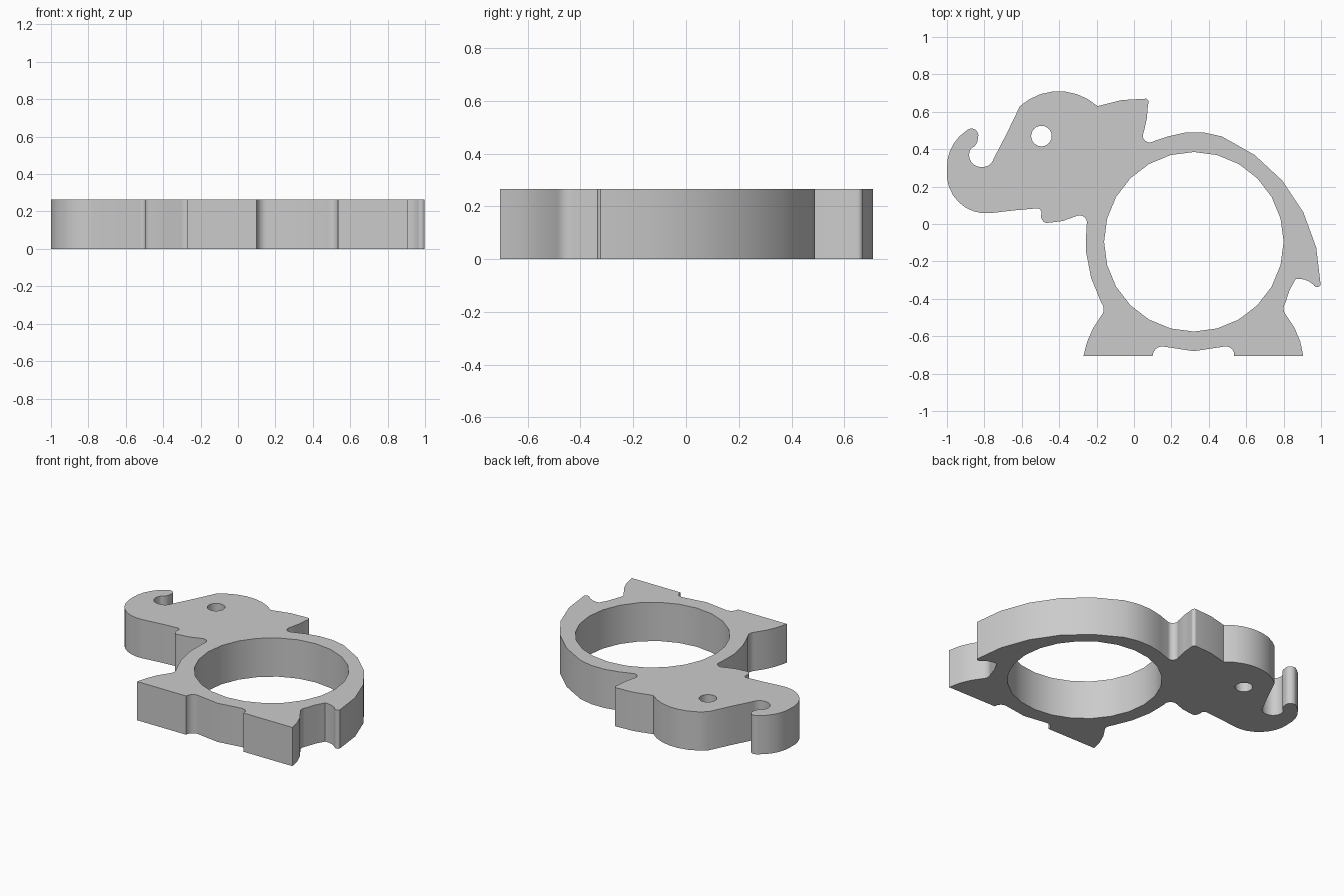
import bpy
import bmesh
import math
from mathutils import Vector

THICKNESS = 0.265
ARC_STEP = math.radians(14)

cube = bpy.data.objects.get("Cube")
if cube:
    bpy.data.objects.remove(cube, do_unlink=True)


def arc_points(start, via, end):
    """Points of the circular arc from start to end that passes through via."""
    a, b = via - start, end - start
    cross = 2 * (a.x * b.y - a.y * b.x)
    if abs(cross) < 1e-6:
        return [via, end]
    offset = Vector((b.y * a.length_squared - a.y * b.length_squared,
                     a.x * b.length_squared - b.x * a.length_squared)) / cross
    centre, spoke = start + offset, -offset
    first = math.atan2(spoke.y, spoke.x)
    last = math.atan2(end.y - centre.y, end.x - centre.x)
    sweep = (last - first) % math.tau
    if cross < 0:
        sweep -= math.tau
    steps = max(2, math.ceil(abs(sweep) / ARC_STEP))
    points = []
    for i in range(1, steps + 1):
        angle = first + sweep * i / steps
        direction = Vector((math.cos(angle), math.sin(angle)))
        points.append(centre + direction * offset.length)
    return points


def circle_points(centre, radius, sides=24):
    return [Vector(centre) + radius * Vector((math.cos(math.tau * i / sides),
                                              math.sin(math.tau * i / sides)))
            for i in range(sides)]


# Outline by body part, clockwise from the front toe.
# Two numbers are a straight line to a point; four are an arc via one point to another.
toe = Vector((-.27, -.705))
outline_parts = {
    "front_leg": [(-.235, -.59, -.175, -.49), (-.162, -.455, -.175, -.42)],
    "chest": [(-.242, -.24, -.255, -.01), (-.27, .04, -.3, .045)],
    "mouth": [(-.385, .015, -.47, .005), (-.49, .02, -.495, .055),
              (-.505, .08, -.525, .083), (-.64, .073, -.765, .058)],
    "trunk_outside": [(-.95, .13, -1, .29), (-.97, .42, -.895, .5)],
    "trunk_tip": [(-.85, .505, -.835, .46), (-.845, .425, -.87, .405)],
    "trunk_inside": [(-.875, .34, -.82, .305), (-.775, .315, -.75, .35)],
    "head": [(-.7, .445, -.61, .63), (-.4, .71, -.195, .63)],
    "ear": [(-.07, .662, .065, .67), (.076, .66, .075, .64),
            (.068, .56, .052, .49), (.06, .445, .09, .437)],
    "back": [(.18, .468), (.32, .492, .47, .468), (.83, .185, .998, -.325)],
    "tail": [(.98, -.337, .96, -.325), (.92, -.3, .865, -.293)],
    "hind_leg": [(.825, -.37, .81, -.42), (.8, -.455, .815, -.49),
                 (.875, -.59, .905, -.705)],
    "belly": [(.535, -.705), (.52, -.665, .485, -.655), (.32, -.68),
              (.155, -.655), (.115, -.67, .1, -.705)],
}

outline = [toe]
for segments in outline_parts.values():
    for segment in segments:
        end = Vector(segment[-2:])
        if len(segment) == 2:
            outline.append(end)
        else:
            outline += arc_points(outline[-1], Vector(segment[:2]), end)

body_hole = circle_points((.32, -.095), .48)
eye_hole = circle_points((-.495, .47), .055)

# Fill the outline around both holes, then give it thickness.
bm = bmesh.new()
for loop in (outline, body_hole, eye_hole):
    verts = [bm.verts.new((p.x, p.y, 0)) for p in loop]
    for i, vert in enumerate(verts):
        bm.edges.new((verts[i - 1], vert))
bmesh.ops.triangle_fill(bm, edges=bm.edges[:], use_beauty=True)
top = bmesh.ops.extrude_face_region(bm, geom=bm.faces[:])["geom"]
bmesh.ops.translate(bm, vec=(0, 0, THICKNESS),
                    verts=[g for g in top if isinstance(g, bmesh.types.BMVert)])
bmesh.ops.recalc_face_normals(bm, faces=bm.faces[:])

mesh = bpy.data.meshes.new("elephant_plate")
bm.to_mesh(mesh)
bm.free()
plate = bpy.data.objects.new("elephant_plate", mesh)
bpy.context.collection.objects.link(plate)

# Plain grey material
grey = bpy.data.materials.new("light_grey")
grey.use_nodes = True
colour = (0.6, 0.6, 0.6, 1)
grey.diffuse_color = colour
for node in grey.node_tree.nodes:
    if node.type == "BSDF_PRINCIPLED":
        node.inputs["Base Color"].default_value = colour
mesh.materials.append(grey)

# Smooth walls with crisp rims
bpy.ops.object.select_all(action="DESELECT")
plate.select_set(True)
bpy.context.view_layer.objects.active = plate
bpy.ops.object.shade_smooth_by_angle(angle=math.radians(30))
